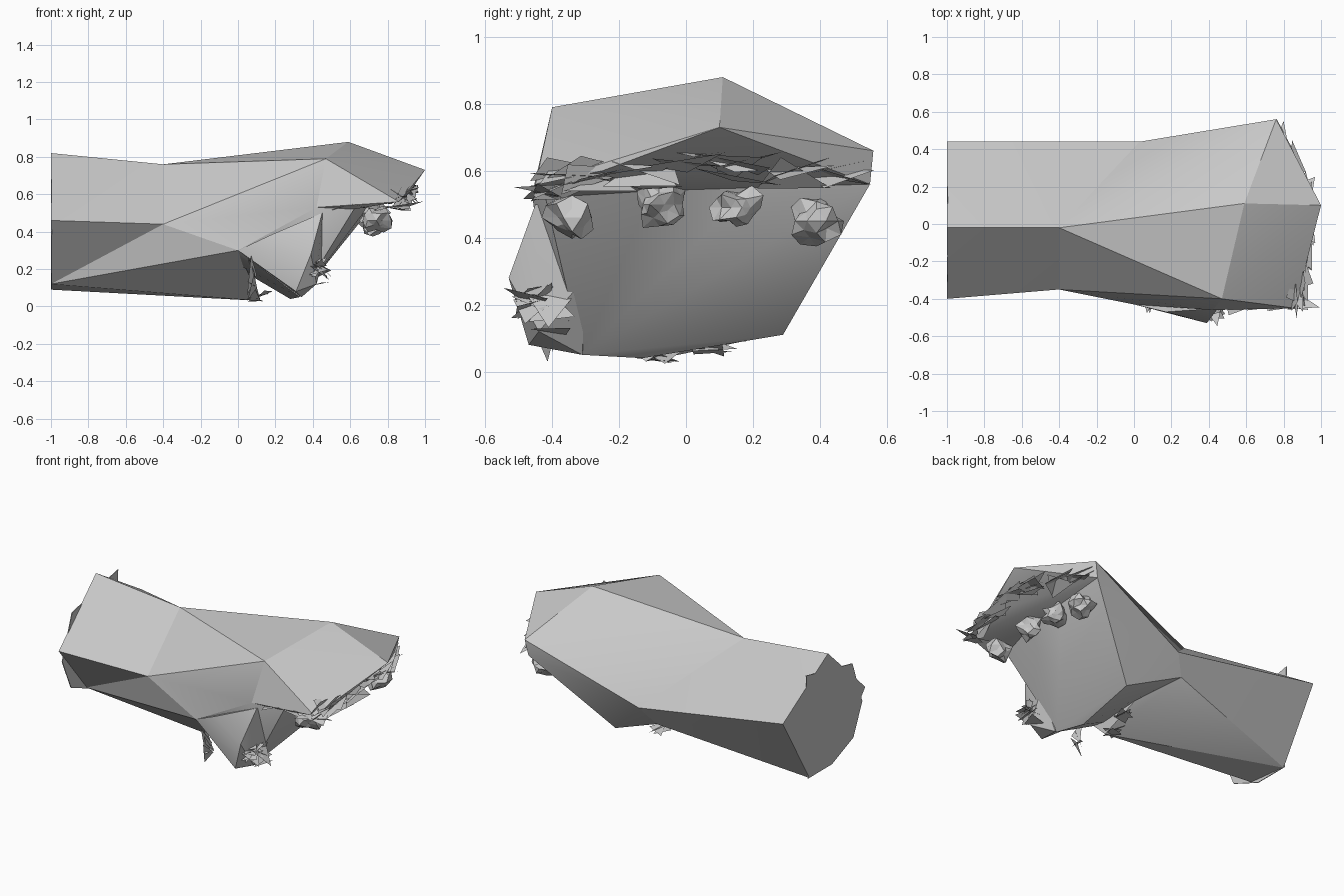
import bpy, bmesh, math, random
from mathutils import Vector

random.seed(4)
cube = bpy.data.objects.get("Cube")
if cube:
    bpy.data.objects.remove(cube, do_unlink=True)

grey = bpy.data.materials.new("plain grey")
grey.use_nodes = True
COLOUR = (0.58, 0.58, 0.58, 1)
grey.diffuse_color = COLOUR
grey.node_tree.nodes["Principled BSDF"].inputs["Base Color"].default_value = COLOUR


def finish(bm, name, smooth=False):
    mesh = bpy.data.meshes.new(name)
    bm.to_mesh(mesh)
    bm.free()
    mesh.materials.append(grey)
    ob = bpy.data.objects.new(name, mesh)
    bpy.context.collection.objects.link(ob)
    if smooth:
        bpy.ops.object.select_all(action="DESELECT")
        ob.select_set(True)
        bpy.context.view_layer.objects.active = ob
        bpy.ops.object.shade_smooth_by_angle(angle=math.radians(30))
    return ob


def hull(name, points):
    """Faceted solid wrapped round a few corner points."""
    bm = bmesh.new()
    for p in points:
        bm.verts.new(p)
    res = bmesh.ops.convex_hull(bm, input=bm.verts[:])
    loose = {v for v in res["geom_interior"] if isinstance(v, bmesh.types.BMVert)}
    bmesh.ops.delete(bm, geom=list(loose), context="VERTS")
    bmesh.ops.recalc_face_normals(bm, faces=bm.faces[:])
    return finish(bm, name, True)


def shards(name, spots, count, reach, wander=0.25):
    """Torn skin: loose triangles of a given reach scattered round some spots."""
    bm = bmesh.new()
    for spot in spots:
        for _ in range(count):
            centre = Vector(spot) + Vector([random.uniform(-r, r) * wander for r in reach])
            turn = random.uniform(0, math.tau)
            corners = []
            for k in range(3):
                a = turn + k * math.tau / 3
                d = (math.cos(a), math.sin(a), random.uniform(-1, 1))
                corners.append(bm.verts.new(centre + Vector([r * c for r, c in zip(reach, d)])))
            bm.faces.new(corners)
    return finish(bm, name)


# Corners shared between neighbouring parts
wrist_top = (-0.40, -0.02, 0.76)
wrist_front = (-0.40, -0.35, 0.44)
wrist_back = (0.03, 0.44, 0.37)
heel_back = (-0.05, 0.37, 0.26)
thumb_root = (0.0, -0.43, 0.30)
knuckle_top = (0.59, 0.11, 0.88)
knuckle_front = (0.47, -0.40, 0.79)
knuckle_back = (0.76, 0.56, 0.66)
end_low_front = (-1, -0.12, 0.12)
end_low_back = (-1, 0.17, 0.09)
end_back = (-1, 0.44, 0.54)
web_edge = (0.42, -0.46, 0.53)
palm_heel = [(0.30, 0.29, 0.11), (0.28, -0.13, 0.04), (0.33, -0.31, 0.05)]
finger_row = [(0.62, -0.42, 0.52), (0.70, -0.10, 0.54), (0.72, 0.20, 0.55), (0.74, 0.55, 0.56)]

# Forearm: upper prism, and the lower part that twists towards the thumb
hull("forearm_top", [(-1, -0.02, 0.82), (-1, -0.40, 0.46), end_low_front, end_low_back,
                     end_back, wrist_top, wrist_front, wrist_back, heel_back])
hull("forearm_underside", [end_low_front, end_low_back, end_back, wrist_front, wrist_back,
                           heel_back, thumb_root, (0.12, -0.12, 0.03)])

# Thin rounded cut end that peeks out past the forearm's flat sides
rim = [(0.20, 0.76), (-0.27, 0.66), (-0.37, 0.38), (-0.28, 0.18), (-0.06, 0.09), (0.18, 0.09)]
hull("cut_end", [(x, y, z) for y, z in rim for x in (-1, -0.995)])

# Palm and back of the hand
hull("palm", [wrist_top, wrist_front, wrist_back, heel_back, thumb_root, knuckle_top,
              knuckle_front, knuckle_back, (0.52, 0.48, 0.44), web_edge]
     + palm_heel + finger_row)

# Sloping front of the hand above the finger stumps
hull("knuckles", [knuckle_top, knuckle_front, knuckle_back, (1.0, 0.10, 0.73),
                  web_edge, (0.86, -0.45, 0.56), (0.91, -0.25, 0.60)] + finger_row)

# Thumb stump
hull("thumb", [thumb_root, (0.17, -0.47, 0.38), (0.31, -0.47, 0.08), (0.34, -0.31, 0.05),
               (0.46, -0.30, 0.28), (0.39, -0.53, 0.28), (0.45, -0.45, 0.50),
               (0.47, -0.26, 0.50), (0.42, -0.44, 0.12)])

# Four finger stumps: crumpled balls under the knuckles
for i, spot in enumerate([(0.74, -0.34, 0.46), (0.73, -0.08, 0.50),
                          (0.73, 0.15, 0.49), (0.72, 0.39, 0.45)]):
    bm = bmesh.new()
    bmesh.ops.create_icosphere(bm, subdivisions=2, radius=0.085)
    for v in bm.verts:
        v.co = v.co * random.uniform(0.55, 1.15)
        v.co.z *= 0.85
        v.co += Vector(spot)
    finish(bm, f"finger_stump_{i + 1}")

# Torn skin: long flaps along the finger edge, then the thumb, heel and thumb root
edge = [(0.86, -0.37, 0.58), (0.90, -0.27, 0.58), (0.91, -0.12, 0.60),
        (0.92, 0.02, 0.62), (0.91, 0.15, 0.62), (0.85, 0.30, 0.60), (0.78, 0.41, 0.58)]
shards("torn_finger_skin", edge, 3, (0.06, 0.13, 0.05))
shards("hanging_finger_skin", edge[:5], 2, (0.02, 0.15, 0.06))
shards("torn_front_skin", [(0.55 + 0.11 * i, -0.43, 0.53) for i in range(4)], 2,
       (0.10, 0.05, 0.03))
shards("torn_thumb_skin", [(0.43, -0.44, 0.19), (0.42, -0.46, 0.22), (0.45, -0.40, 0.18)],
       4, (0.06, 0.08, 0.06))
shards("torn_heel_skin", [(0.09, -0.09, 0.04), (0.14, 0.07, 0.07)], 3, (0.05, 0.08, 0.025))
shards("torn_root_skin", [(0.08, -0.42, 0.15)], 4, (0.03, 0.05, 0.12))
